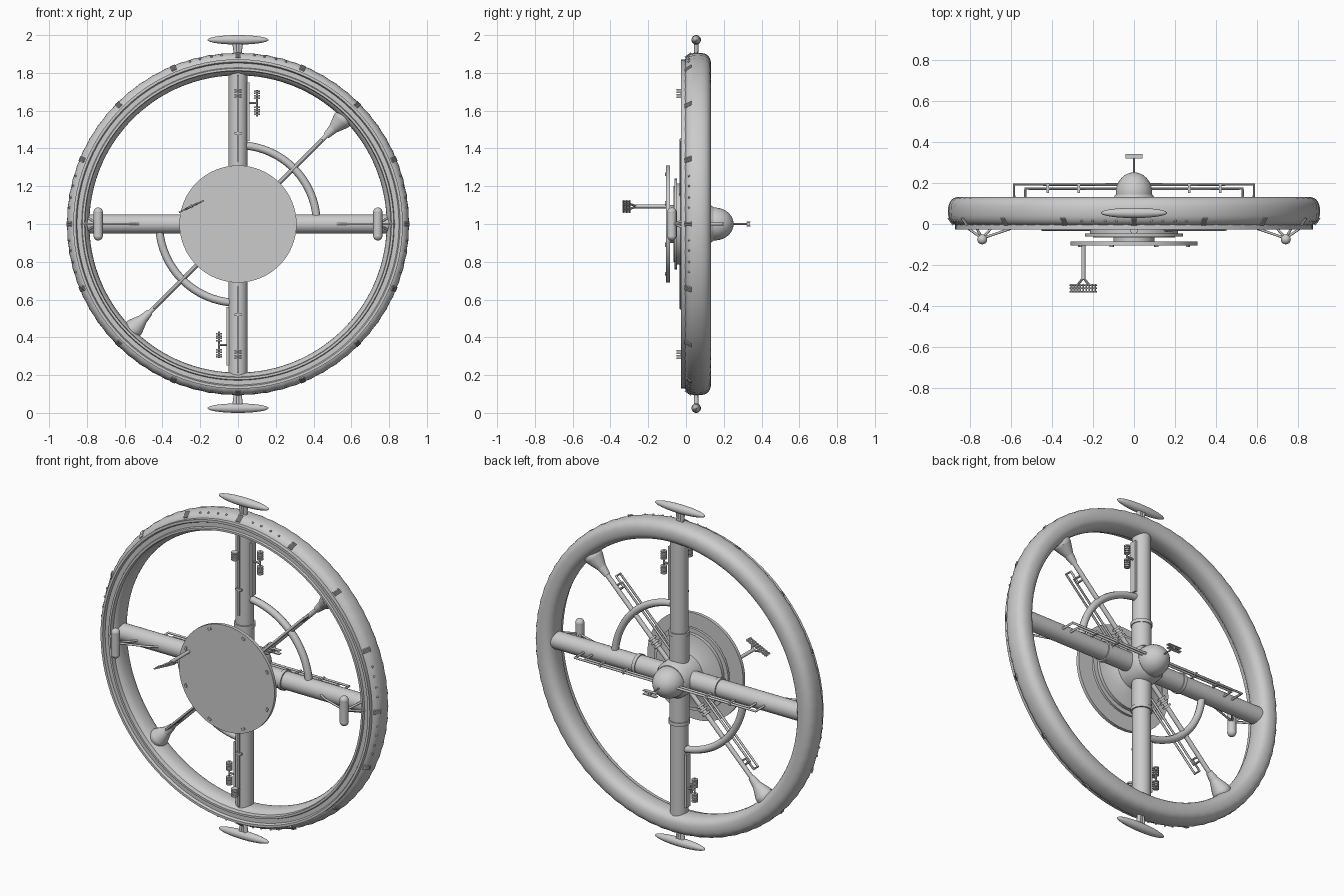
import bpy, bmesh, math
from mathutils import Vector, Matrix

if "Cube" in bpy.data.objects:
    bpy.data.objects.remove(bpy.data.objects["Cube"])

C = Vector((0, 0, 1.0))      # wheel centre
YC = 0.062                   # y of the wheel's mid plane
TAU = math.tau


def P(deg, r, y=YC, off=0.0):
    """Point at angle deg in the wheel plane, radius r, tangential offset off."""
    a = math.radians(deg)
    return C + Vector((r * math.cos(a) - off * math.sin(a), y, r * math.sin(a) + off * math.cos(a)))


def cyl(bm, p, q, r1, r2=None, n=16):
    d = q - p
    m = Matrix.Translation((p + q) / 2) @ d.to_track_quat('Z', 'Y').to_matrix().to_4x4()
    bmesh.ops.create_cone(bm, cap_ends=True, segments=n, radius1=r1,
                          radius2=r1 if r2 is None else r2, depth=d.length, matrix=m)


def ball(bm, p, size, u=24, v=14):
    m = Matrix.Translation(p) @ Matrix.Diagonal((*size, 1))
    bmesh.ops.create_uvsphere(bm, u_segments=u, v_segments=v, radius=1, matrix=m)


def box(bm, p, size, deg=0):
    m = Matrix.Translation(p) @ Matrix.Rotation(-math.radians(deg), 4, 'Y') @ Matrix.Diagonal((*size, 1))
    bmesh.ops.create_cube(bm, size=1, matrix=m)


def lathe(bm, prof, seg, closed=False, ripple=0.0):
    """Spin (radius, y) points round the wheel axis."""
    rows = []
    for i in range(seg):
        k = ripple if i % 2 else 0.0
        rows.append([bm.verts.new(P(360 * i / seg, r - (k if r > 0.85 else 0), y)) for r, y in prof])
    n = len(prof)
    for i in range(seg):
        a, b = rows[i], rows[(i + 1) % seg]
        for j in range(n if closed else n - 1):
            k = (j + 1) % n
            bm.faces.new((a[j], a[k], b[k], b[j]))
    if not closed:
        bm.faces.new([r[0] for r in rows])
        bm.faces.new([r[-1] for r in rows])


def finish(name, bm, angle=35):
    bmesh.ops.recalc_face_normals(bm, faces=bm.faces)
    me = bpy.data.meshes.new(name)
    bm.to_mesh(me)
    bm.free()
    add_object(name, me, angle)


def add_object(name, me, angle=35):
    ob = bpy.data.objects.new(name, me)
    bpy.context.collection.objects.link(ob)
    bpy.ops.object.select_all(action='DESELECT')
    ob.select_set(True)
    bpy.context.view_layer.objects.active = ob
    bpy.ops.object.shade_smooth_by_angle(angle=math.radians(angle))


def pipes(name, paths, r):
    cu = bpy.data.curves.new(name, 'CURVE')
    cu.dimensions, cu.bevel_depth, cu.bevel_resolution, cu.use_fill_caps = '3D', r, 2, True
    for pts in paths:
        s = cu.splines.new('POLY')
        s.points.add(len(pts) - 1)
        for sp, p in zip(s.points, pts):
            sp.co = (*p, 1)
    tmp = bpy.data.objects.new(name + "_path", cu)
    me = bpy.data.meshes.new_from_object(tmp)
    bpy.data.objects.remove(tmp)
    add_object(name, me, 50)


# Outer ring: softly squared tube with faint bands
prof = []
for i in range(28):
    t = TAU * i / 28
    c, s = math.cos(t), math.sin(t)
    prof.append((0.847 + 0.06 * math.copysign(abs(c) ** 0.8, c), YC + 0.07 * math.copysign(abs(s) ** 0.8, s)))
bm = bmesh.new()
lathe(bm, prof, 144, True, 0.003)
finish("outer_ring", bm, 40)

# Stepped flange on the front of the ring
bm = bmesh.new()
lathe(bm, [(0.872, 0.03), (0.872, -0.026), (0.858, -0.026), (0.852, -0.012), (0.828, -0.012),
           (0.824, -0.022), (0.812, -0.022), (0.806, 0.03)], 96, True)
finish("ring_front_flange", bm)

# Ribbed vents and portholes round the front shoulder of the ring
bm = bmesh.new()
for i in range(16):
    for k in (-1.0, -0.35, 0.35, 1.0):
        a = 22.5 * i + k * 0.65
        cyl(bm, P(a, 0.882, -0.005), P(a, 0.906, 0.028), 0.004, n=6)
finish("ring_vents", bm)
bm = bmesh.new()
for q in range(4):
    for d in (5.5, 9, 13, 16.5):
        for s in (-1, 1):
            ball(bm, P(90 * q + s * d, 0.896, 0.015), (0.006,) * 3, 8, 6)
finish("ring_portholes", bm)

# Four spokes with collars
bm = bmesh.new()
for a in (0, 90, 180, 270):
    cyl(bm, P(a, 0.05), P(a, 0.82), 0.05, n=32)
finish("spokes", bm)
bm = bmesh.new()
for a in (0, 90, 180, 270):
    cyl(bm, P(a, 0.08), P(a, 0.25), 0.053, n=32)
    cyl(bm, P(a, 0.25), P(a, 0.27), 0.058, n=32)
finish("spoke_collars", bm)

# Hub: front disc, neck, stepped plates and body
bm = bmesh.new()
lathe(bm, [(0.31, -0.105), (0.31, -0.086)], 64)
finish("front_disc", bm)
bm = bmesh.new()
lathe(bm, [(0.10, -0.09), (0.10, -0.067), (0.20, -0.067), (0.20, -0.062), (0.24, -0.062), (0.24, -0.047),
           (0.215, -0.047), (0.215, -0.028), (0.15, -0.02), (0.11, 0.0), (0.105, 0.12), (0.09, 0.145)], 64)
finish("hub_body", bm)
bm = bmesh.new()
for i in range(8):
    box(bm, P(45 * i + 22.5, 0.285, -0.107), (0.012, 0.008, 0.02), 45 * i + 22.5)
finish("disc_studs", bm)

# Rear dome with a small aerial
bm = bmesh.new()
ball(bm, C + Vector((0, 0.152, 0)), (0.089, 0.1, 0.087), 32, 18)
finish("rear_dome", bm)
bm = bmesh.new()
cyl(bm, P(0, 0, 0.24), P(0, 0, 0.325), 0.004, n=8)
for z in (-0.01, 0.01):
    box(bm, P(0, 0, 0.33) + Vector((0, 0, z)), (0.085, 0.022, 0.005))
box(bm, P(0, 0, 0.33), (0.012, 0.014, 0.025))
finish("rear_aerial", bm)

# Top and bottom saucers on pylons
bm = bmesh.new()
for s in (1, -1):
    ball(bm, C + Vector((0, 0.054, s * 0.975)), (0.162, 0.025, 0.025), 32, 16)
finish("saucers", bm)
bm = bmesh.new()
for s in (1, -1):
    for x in (-0.018, 0, 0.014):
        cyl(bm, C + Vector((x * 0.6, 0.054, s * 0.89)), C + Vector((x, 0.054, s * 0.965)), 0.01, 0.013, 12)
finish("saucer_pylons", bm)

# Diagonal booms with flared ends
bm = bmesh.new()
for a in (45, 225):
    cyl(bm, P(a, 0.05), P(a, 0.70), 0.013)
    cyl(bm, P(a, 0.66), P(a, 0.71), 0.018, 0.026, 20)
    cyl(bm, P(a, 0.71), P(a, 0.775), 0.026, 0.052, 20)
    ball(bm, P(a, 0.785), (0.052,) * 3)
    for r in (0.19, 0.215, 0.24):
        cyl(bm, P(a, r), P(a, r + 0.012), 0.024)
finish("diagonal_booms", bm)

# Double rails in front of the booms and behind the horizontal spokes
rails = []
for a in (45, 225):
    rails.append([P(a, 0.1, -0.029), P(a, 0.63, -0.029), P(a, 0.63, 0.01), P(a, 0.56, 0.01), P(a, 0.56, YC)])
    rails.append([P(a, 0.1, 0.0), P(a, 0.585, 0.0), P(a, 0.585, YC)])
for a in (0, 180):
    rails.append([P(a, 0.06, 0.192), P(a, 0.585, 0.192), P(a, 0.585, 0.09)])
    rails.append([P(a, 0.06, 0.172), P(a, 0.53, 0.172), P(a, 0.53, 0.09)])
pipes("service_rails", rails, 0.007)
bm = bmesh.new()
for a in (0, 180):
    for r in (0.27, 0.42):
        box(bm, P(a, r, 0.175), (0.012, 0.05, 0.018))
finish("rail_brackets", bm)

# Quarter-circle conduits
pipes("arc_conduits", [[P(s + 3 + 84 * i / 32, 0.417) for i in range(33)] for s in (0, 180)], 0.021)

# Ribbed stacks, side panels and thin trunk lines on the vertical spokes
bm = bmesh.new()
for a in (90, 270):
    cyl(bm, P(a, 0.57, YC, -0.10), P(a, 0.71, YC, -0.10), 0.005, n=8)
    cyl(bm, P(a, 0.64, YC, -0.04), P(a, 0.64, YC, -0.10), 0.006, n=8)
    for r in (0.58, 0.593, 0.606, 0.619, 0.665, 0.678, 0.691, 0.704):
        cyl(bm, P(a, r - 0.004, YC, -0.10), P(a, r + 0.004, YC, -0.10), 0.017, n=14)
    for r in (0.672, 0.685, 0.698, 0.711):
        cyl(bm, P(a, r - 0.004, -0.03), P(a, r + 0.004, -0.03), 0.019, n=14)
    cyl(bm, P(a, 0.69, -0.03), P(a, 0.69, 0.03), 0.006, n=8)
finish("ribbed_stacks", bm)
bm = bmesh.new()
for a in (90, 270):
    box(bm, P(a, 0.595, YC, -0.052), (0.31, 0.035, 0.016), a)
    box(bm, P(a, 0.56, 0.01), (0.46, 0.014, 0.01), a)
    box(bm, P(a, 0.48, 0.008), (0.012, 0.016, 0.036), a)
finish("spoke_panels", bm)

# Side pods with their bracing struts
bm = bmesh.new()
for a in (0, 180):
    c = P(a, 0.74, -0.075)
    cyl(bm, c - Vector((0, 0, 0.063)), c + Vector((0, 0, 0.063)), 0.024, n=20)
    for z in (-0.063, 0.063):
        ball(bm, c + Vector((0, 0, z)), (0.0245,) * 3, 20, 12)
finish("side_pods", bm)
struts = []
for a in (0, 180):
    c = P(a, 0.74, -0.07)
    struts += [[c, P(a, 0.84, 0.0)], [c, P(a, 0.57, -0.012), P(a, 0.52, 0.02)],
               [c, P(a, 0.79, 0.02, 0.03)], [c, P(a, 0.79, 0.02, -0.03)], [c, P(a, 0.66, 0.02)]]
pipes("pod_struts", struts, 0.006)

# Forward mast carrying a tilted lattice array
m = C + Vector((-0.247, 0, 0.093))
bm = bmesh.new()
cyl(bm, m + Vector((0, -0.10, 0)), m + Vector((0, -0.27, 0)), 0.010, n=12)
t = Vector((0.9, 0, 0.43))
for s in (-0.035, 0.035):
    cyl(bm, m + Vector((0, -0.262, 0)), m + t * s + Vector((0, -0.302, 0)), 0.006, n=8)
finish("forward_mast", bm)
bm = bmesh.new()
for y in (-0.298, -0.314, -0.330):
    cyl(bm, m - t * 0.073 + Vector((0, y, 0)), m + t * 0.073 + Vector((0, y, 0)), 0.004, n=8)
for i in range(9):
    p = m + t * (-0.064 + 0.016 * i)
    cyl(bm, p + Vector((0, -0.293, 0)), p + Vector((0, -0.335, 0)), 0.004, n=8)
finish("lattice_array", bm)
